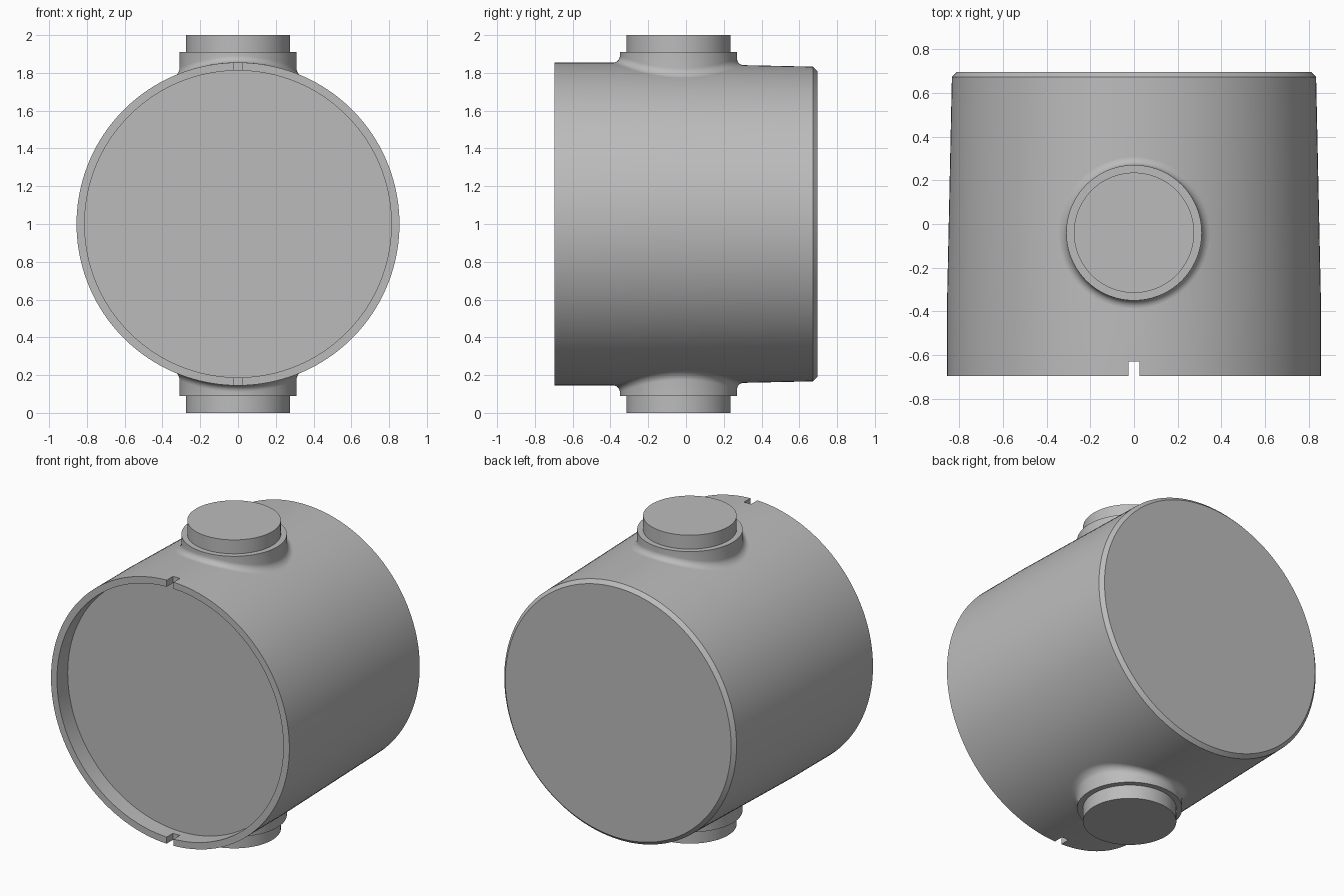
import bpy, bmesh, math
from mathutils import Vector

if "Cube" in bpy.data.objects:
    bpy.data.objects.remove(bpy.data.objects["Cube"], do_unlink=True)

grey = bpy.data.materials.new("plain grey")
grey.use_nodes = True
colour = (0.5, 0.5, 0.5, 1)
grey.diffuse_color = colour
grey.node_tree.nodes["Principled BSDF"].inputs["Base Color"].default_value = colour

AXIS_Z = 1.0
FRONT, BACK = -0.695, 0.695
R_FRONT, R_BACK = 0.855, 0.833
TAPER_START, TAPER_END = -0.35, 0.672


def body_radius(y):
    t = (y - TAPER_START) / (TAPER_END - TAPER_START)
    return R_FRONT + (R_BACK - R_FRONT) * min(max(t, 0), 1)


def skin(name, rings, cap_first, cap_last):
    """Bridge a list of point rings into one smooth mesh object."""
    bm = bmesh.new()
    loops = [[bm.verts.new(p) for p in ring] for ring in rings]
    n = len(loops[0])
    for a, b in zip(loops, loops[1:]):
        for i in range(n):
            j = (i + 1) % n
            bm.faces.new((a[i], a[j], b[j], b[i]))
    if cap_first:
        bm.faces.new(loops[0])
    if cap_last:
        bm.faces.new(loops[-1])
    bmesh.ops.recalc_face_normals(bm, faces=bm.faces)
    mesh = bpy.data.meshes.new(name)
    bm.to_mesh(mesh)
    bm.free()
    obj = bpy.data.objects.new(name, mesh)
    bpy.context.collection.objects.link(obj)
    mesh.materials.append(grey)
    return obj


def smooth(obj):
    bpy.ops.object.select_all(action='DESELECT')
    obj.select_set(True)
    bpy.context.view_layer.objects.active = obj
    bpy.ops.object.shade_smooth_by_angle(angle=math.radians(30))


def angles(n):
    return [math.tau * i / n for i in range(n)]


# Drum body with a shallow front recess and a chamfered back edge
RIM_R, FLOOR_Y = 0.812, -0.585
profile = [(RIM_R, FLOOR_Y), (RIM_R, FRONT), (R_FRONT, FRONT),
           (R_FRONT, TAPER_START), (body_radius(0.1), 0.1),
           (R_BACK, TAPER_END), (0.81, BACK)]
body = skin("drum_body",
            [[(r * math.cos(a), y, AXIS_Z + r * math.sin(a)) for a in angles(160)]
             for r, y in profile], True, True)

# Alignment notches through the top and bottom of the rim
for side in (1, -1):
    bpy.ops.mesh.primitive_cube_add(size=1, location=(0, FRONT, AXIS_Z + side * 0.835))
    cutter = bpy.context.object
    cutter.name = "notch_cutter"
    cutter.scale = (0.05, 0.13, 0.12)
    bpy.context.view_layer.update()
    mod = body.modifiers.new("notch", 'BOOLEAN')
    mod.operation, mod.object, mod.solver = 'DIFFERENCE', cutter, 'EXACT'
    bpy.ops.object.select_all(action='DESELECT')
    bpy.context.view_layer.objects.active = body
    bpy.ops.object.modifier_apply(modifier=mod.name)
    bpy.data.objects.remove(cutter, do_unlink=True)
smooth(body)

# Stepped bosses, filleted into the drum
BOSS_Y, BOSS_R, CAP_R, FILLET = -0.04, 0.31, 0.275, 0.035


def boss(name, side):
    def point(r, a, h):
        return Vector((r * math.cos(a), BOSS_Y + r * math.sin(a), AXIS_Z + side * h))

    def drum_height(r, a):
        p = point(r, a, 0)
        return math.sqrt(body_radius(p.y) ** 2 - p.x ** 2)

    rings = []
    for k in range(9):
        t = k / 8 * math.pi / 2
        r = BOSS_R + FILLET * (1 - math.sin(t))
        lift = FILLET * (1 - math.cos(t))
        rings.append([point(r, a, drum_height(r, a) + lift) for a in angles(96)])
    for r, h in ((BOSS_R, 0.91), (CAP_R, 0.91), (CAP_R, 1.0)):
        rings.append([point(r, a, h) for a in angles(96)])
    smooth(skin(name, rings, False, True))


boss("top_boss", 1)
boss("bottom_boss", -1)
